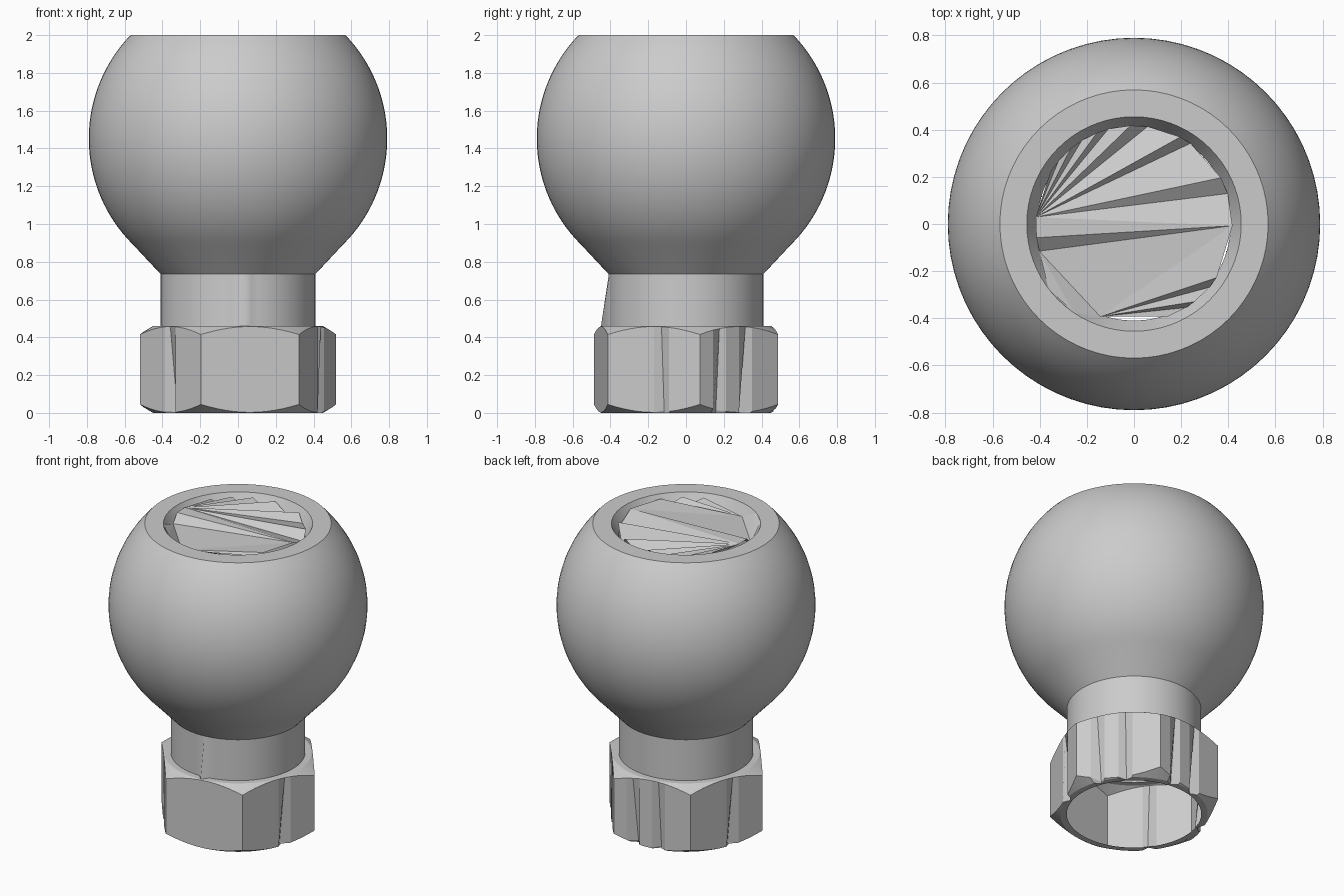
import bpy
import bmesh
from math import sin, cos, radians, sqrt, atan2, pi

cube = bpy.data.objects.get("Cube")
if cube:
    bpy.data.objects.remove(cube)

grey = bpy.data.materials.new("plain grey")
grey.use_nodes = True
COLOUR = (0.6, 0.6, 0.6, 1)
grey.diffuse_color = COLOUR
grey.node_tree.nodes["Principled BSDF"].inputs["Base Color"].default_value = COLOUR


def polar(r, a, z):
    return (r * cos(a), r * sin(a), z)


def finish(name, bm, smooth=0):
    """Turn a bmesh into a named object, smooth below the given angle."""
    mesh = bpy.data.meshes.new(name)
    bm.to_mesh(mesh)
    bm.free()
    mesh.materials.append(grey)
    obj = bpy.data.objects.new(name, mesh)
    bpy.context.collection.objects.link(obj)
    if smooth:
        bpy.ops.object.select_all(action="DESELECT")
        obj.select_set(True)
        bpy.context.view_layer.objects.active = obj
        bpy.ops.object.shade_smooth_by_angle(angle=radians(smooth))
    return obj


def bridge(bm, rings):
    """Join closed rings of points, listed from bottom to top outside."""
    loops = [[bm.verts.new(p) for p in ring] for ring in rings]
    n = len(loops[0])
    for low, high in zip(loops, loops[1:]):
        for i in range(n):
            j = (i + 1) % n
            bm.faces.new((low[i], low[j], high[j], high[i]))


def lathe(name, profile, smooth, segments=72):
    bm = bmesh.new()
    bridge(bm, [[polar(r, 2 * pi * i / segments, z) for i in range(segments)]
                for r, z in profile])
    return finish(name, bm, smooth)


# Ball with a flat cut top, running into a short cone below
RADIUS, CENTRE = 0.79, 1.452
profile = [(0.41, 0.735)]
STEPS = 36
for i in range(STEPS + 1):
    z = 0.89 + (2 - 0.89) * i / STEPS
    profile.append((sqrt(RADIUS ** 2 - (z - CENTRE) ** 2), z))
lathe("ball", profile, 30)

# Flat rim and the bevelled wall of the mouth
lathe("mouth_rim", [(profile[-1][0], 2), (0.455, 2), (0.41, 1.92)], 30)

# Neck, with one lower point pulled forward
neck = lathe("neck", [(0.41, 0.46), (0.41, 0.735)], 30)
front = min(neck.data.vertices, key=lambda v: (v.co.z > 0.5, v.co.y + abs(v.co.x - 0.05)))
front.co.y = -0.45

# Ridged sheet across the mouth: fans of sawtooth triangles
HIGH, LOW = 1.985, 1.935
bm = bmesh.new()


def rim_point(degrees, z, r=0.418):
    return bm.verts.new(polar(r, radians(degrees), z))


def fan(hub, points):
    for a, b in zip(points, points[1:]):
        bm.faces.new((hub, a, b))


hub = rim_point(176, HIGH)
right = rim_point(-1, HIGH)
upper = [right] + [rim_point(a, LOW if i % 2 == 0 else HIGH) for i, a in enumerate(
    (18, 28, 55, 62, 82, 92, 105, 112, 122, 130, 140, 148))]
fan(hub, upper)
west, south_west = rim_point(188, HIGH), rim_point(196, LOW)
fan(right, [hub, west, south_west])
lower_hub = rim_point(250, LOW)
lower = [rim_point(a, HIGH if i % 2 == 0 else LOW)
         for i, a in enumerate((-33, -40, -52, -58, -70))]
fan(right, [south_west, lower_hub, lower[0]])
fan(lower_hub, lower[::-1])
fan(south_west, [rim_point(217, 1.999, 0.455), rim_point(236, 1.999, 0.455), lower_hub])
for face in bm.faces:
    face.normal_update()
    if face.normal.z < 0:
        face.normal_flip()
finish("mouth_sheet", bm)

# Hollow hexagonal nut with rounded chamfers and dents in its sides
HEX_R, TURN, COLUMNS, HEIGHT = 0.525, radians(8), 12, 0.46
DENTS = {(0, 3), (0, 7), (1, 3), (1, 7), (2, 7), (3, 6), (5, 7)}   # side, column
bm = bmesh.new()
rings = [[] for _ in range(6)]
for side in range(6):
    a0, a1 = TURN + side * pi / 3, TURN + (side + 1) * pi / 3
    for col in range(COLUMNS):
        t = col / COLUMNS
        x = HEX_R * (cos(a0) * (1 - t) + cos(a1) * t)
        y = HEX_R * (sin(a0) * (1 - t) + sin(a1) * t)
        r, a = sqrt(x * x + y * y), atan2(y, x)
        drop = 0.6 * (r - 0.45)
        dent = 0.05 if (side, col) in DENTS else 0
        section = [(0.41, 0), (0.45 - 0.6 * dent, 0), (r - dent, drop),
                   (r, HEIGHT - drop), (0.45, HEIGHT), (0.41, HEIGHT)]
        for ring, (radius, z) in zip(rings, section):
            ring.append(polar(radius, a, z))
bridge(bm, rings)
finish("hex_nut", bm)
